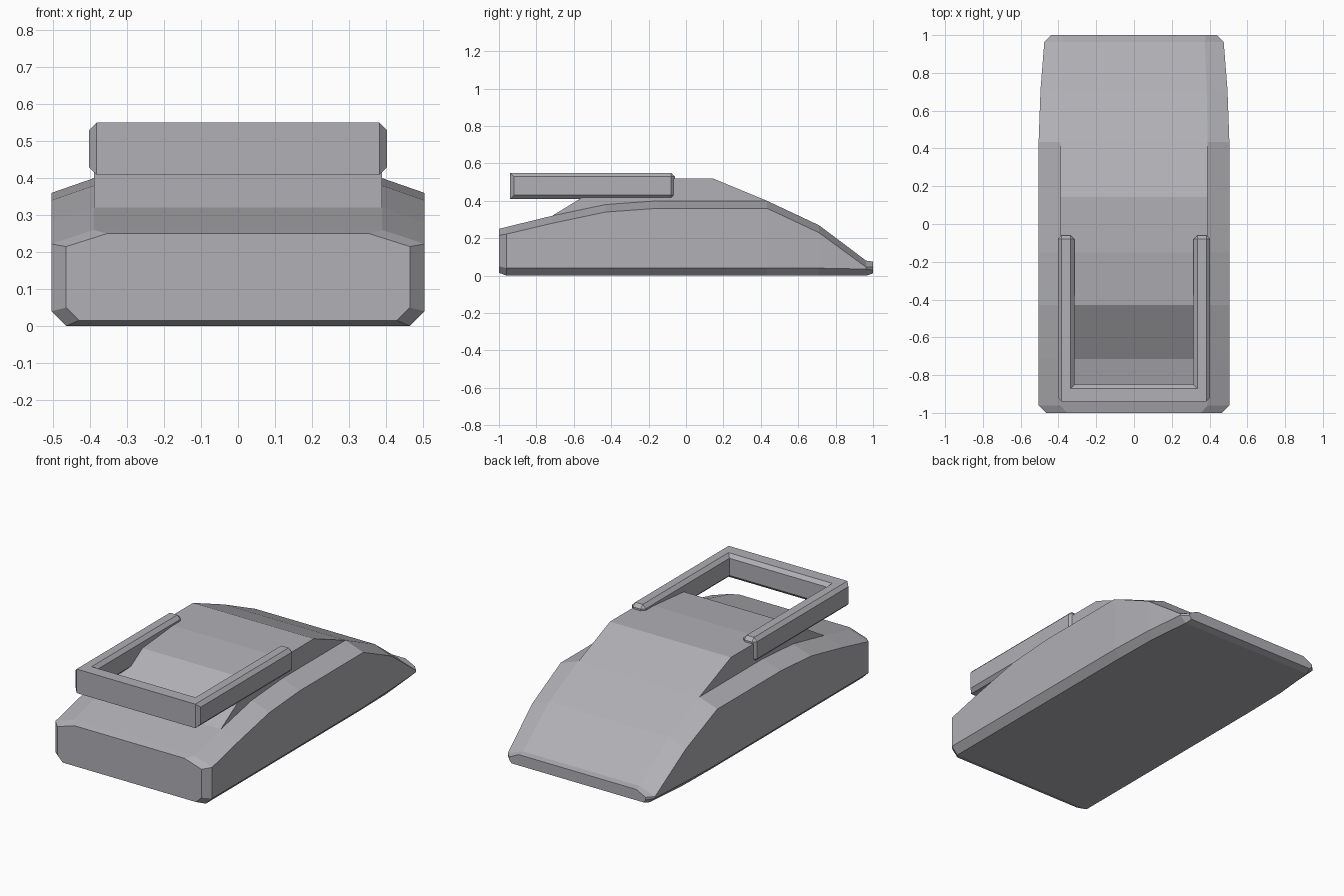
import bpy
import bmesh

if "Cube" in bpy.data.objects:
    bpy.data.objects.remove(bpy.data.objects["Cube"])

grey = bpy.data.materials.new("dark_grey")
grey.diffuse_color = (.437, .432, .46, 1)
grey.use_nodes = True
grey.node_tree.nodes["Principled BSDF"].inputs["Base Color"].default_value = grey.diffuse_color


def finish(name, bm):
    bmesh.ops.recalc_face_normals(bm, faces=bm.faces)
    mesh = bpy.data.meshes.new(name)
    bm.to_mesh(mesh)
    bm.free()
    mesh.materials.append(grey)
    obj = bpy.data.objects.new(name, mesh)
    bpy.context.collection.objects.link(obj)
    return obj


# Car body: cross-sections lofted from front to back, with the cabin raised in the middle
# y, bottom half-width, bottom z, side half-width, low side z, high side z,
# shoulder half-width, shoulder z, cabin z
stations = [
    (-1.00, .43, .015, .465, .05, .215, .355, .25, .25),
    (-.96, .465, 0, .505, .04, .222, .39, .26, .26),
    (-.715, .465, 0, .505, .04, .28, .39, .32, .32),
    (-.43, .465, 0, .505, .04, .34, .39, .38, .495),
    (-.15, .465, 0, .505, .04, .36, .39, .40, .52),
    (.143, .465, 0, .505, .04, .36, .39, .40, .52),
    (.433, .465, 0, .505, .04, .36, .39, .40, .40),
    (.71, .46, 0, .495, .04, .23, .385, .27, .27),
    (.963, .435, 0, .475, .035, .045, .375, .08, .08),
    (1.00, .425, .012, .44, .03, .045, .38, .075, .075),
]
bm = bmesh.new()
rings = []
for y, wb, zb, ws, zl, zs, wt, zt, zc in stations:
    half = [(wb, zb), (ws, zl), (ws, zs), (wt, zt), (wt, zc)]
    loop = half + [(-x, z) for x, z in reversed(half)]
    rings.append([bm.verts.new((x, y, z)) for x, z in loop])
for a, b in zip(rings, rings[1:]):
    for i in range(len(a)):
        j = (i + 1) % len(a)
        bm.faces.new((a[i], a[j], b[j], b[i]))
bm.faces.new(rings[0])
bm.faces.new(rings[-1])
bmesh.ops.remove_doubles(bm, verts=bm.verts, dist=0.0005)
finish("car_body", bm)

# Rear wing: U-shaped frame with chamfered arms
outline = [(-.403, -.06), (-.403, -.94), (.403, -.94), (.403, -.06),
           (.315, -.06), (.315, -.85), (-.315, -.85), (-.315, -.06)]
bm = bmesh.new()
base = bm.faces.new([bm.verts.new((x, y, .41)) for x, y in outline])
top = bmesh.ops.extrude_face_region(bm, geom=[base])["geom"]
bmesh.ops.translate(bm, vec=(0, 0, .14),
                    verts=[v for v in top if isinstance(v, bmesh.types.BMVert)])
bm.normal_update()


def chamfered(edge):
    a, b = (v.co for v in edge.verts)
    if abs(a.z - b.z) > .01:
        return abs(a.x) > .4 or a.y > -.1
    # every long edge except the front bar's outer one
    return abs(a.x - b.x) < .01 or a.y > -.9


bmesh.ops.bevel(bm, geom=[e for e in bm.edges if chamfered(e)], offset=.02,
                offset_type='OFFSET', segments=1, affect='EDGES')
finish("wing_frame", bm)
